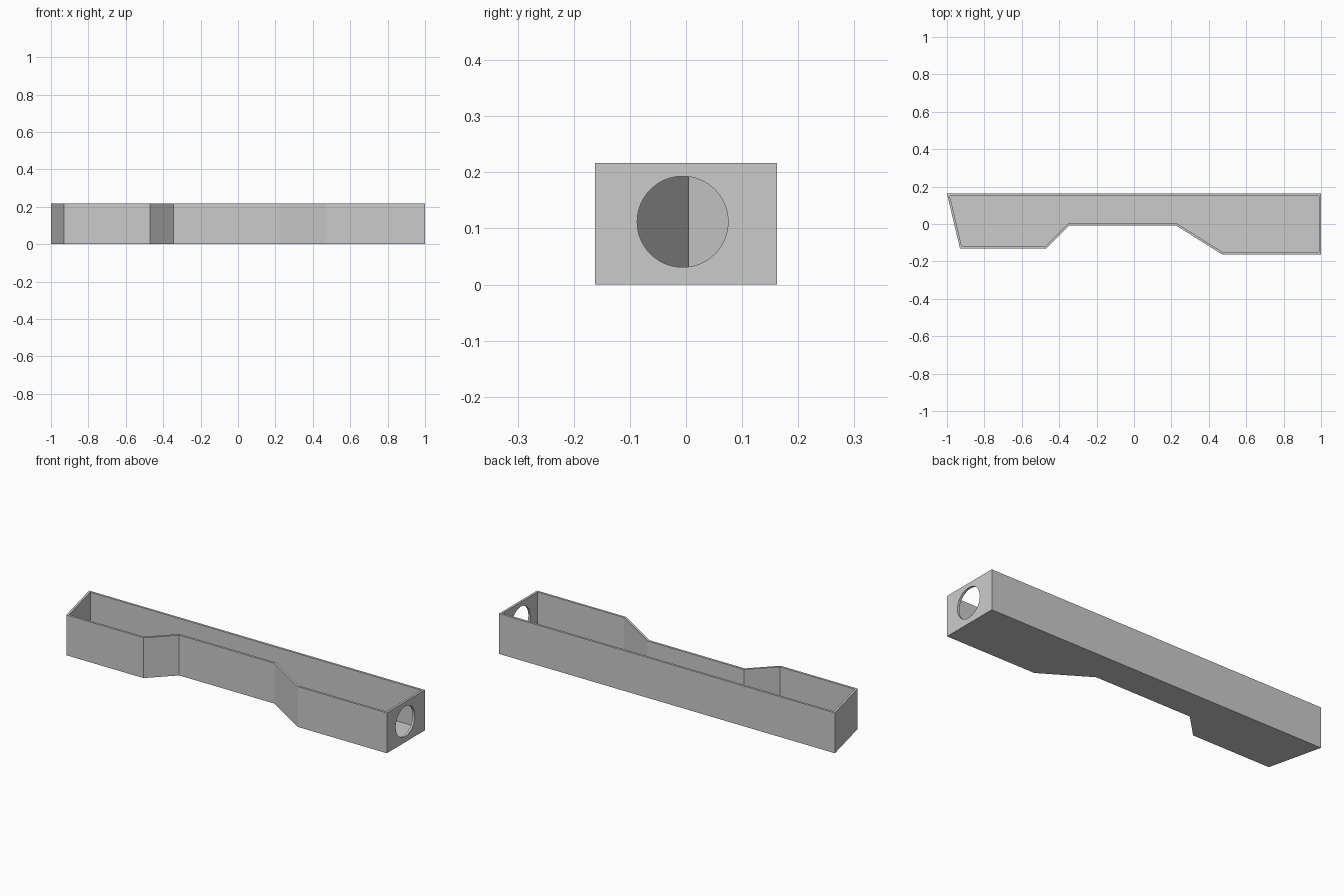
import bpy, bmesh
from math import pi, radians

WALL = 0.012
HEIGHT = 0.217

cube = bpy.data.objects.get("Cube")
if cube:
    bpy.data.objects.remove(cube, do_unlink=True)

grey = bpy.data.materials.new("light_grey")
grey.use_nodes = True
grey.diffuse_color = (0.6, 0.6, 0.6, 1)
grey.node_tree.nodes["Principled BSDF"].inputs["Base Color"].default_value = (0.6, 0.6, 0.6, 1)

# Plan outline of the tray, counter-clockwise from the back left corner
outline = [(1, 0.162), (-1, 0.162), (-0.93, -0.132), (-0.47, -0.132),
           (-0.345, -0.007), (0.223, -0.007), (0.47, -0.162), (1, -0.162)]

# Solid body, then a rim inset and a pocket sunk to the floor
bm = bmesh.new()
base = bm.faces.new([bm.verts.new((x, y, 0)) for x, y in outline])
raised = bmesh.ops.extrude_face_region(bm, geom=[base], use_keep_orig=True)["geom"]
bmesh.ops.translate(bm, vec=(0, 0, HEIGHT),
                    verts=[v for v in raised if isinstance(v, bmesh.types.BMVert)])
bmesh.ops.recalc_face_normals(bm, faces=bm.faces)
top = next(f for f in bm.faces if f.normal.z > 0.9)
bmesh.ops.inset_region(bm, faces=[top], thickness=WALL, use_even_offset=True)
sunk = bmesh.ops.extrude_face_region(bm, geom=[top])["geom"]
bmesh.ops.translate(bm, vec=(0, 0, WALL - HEIGHT),
                    verts=[v for v in sunk if isinstance(v, bmesh.types.BMVert)])
if top.is_valid:
    bmesh.ops.delete(bm, geom=[top], context='FACES_ONLY')
bmesh.ops.recalc_face_normals(bm, faces=bm.faces)
mesh = bpy.data.meshes.new("tray")
bm.to_mesh(mesh)
bm.free()
mesh.materials.append(grey)
tray = bpy.data.objects.new("tray", mesh)
bpy.context.collection.objects.link(tray)

# Round opening through the end wall
bpy.ops.mesh.primitive_cylinder_add(vertices=64, radius=0.081, depth=0.1,
                                    location=(1, -0.006, 0.112), rotation=(0, pi / 2, 0))
cutter = bpy.context.object
cutter.name = "opening_cutter"
cutter.hide_render = True
cutter.data.materials.append(grey)
cut = tray.modifiers.new("opening", 'BOOLEAN')
cut.object = cutter
cut.operation = 'DIFFERENCE'
cut.solver = 'EXACT'

bpy.ops.object.select_all(action='DESELECT')
tray.select_set(True)
bpy.context.view_layer.objects.active = tray
bpy.ops.object.modifier_apply(modifier=cut.name)
bpy.data.objects.remove(cutter, do_unlink=True)
bpy.ops.object.shade_smooth_by_angle(angle=radians(30))
